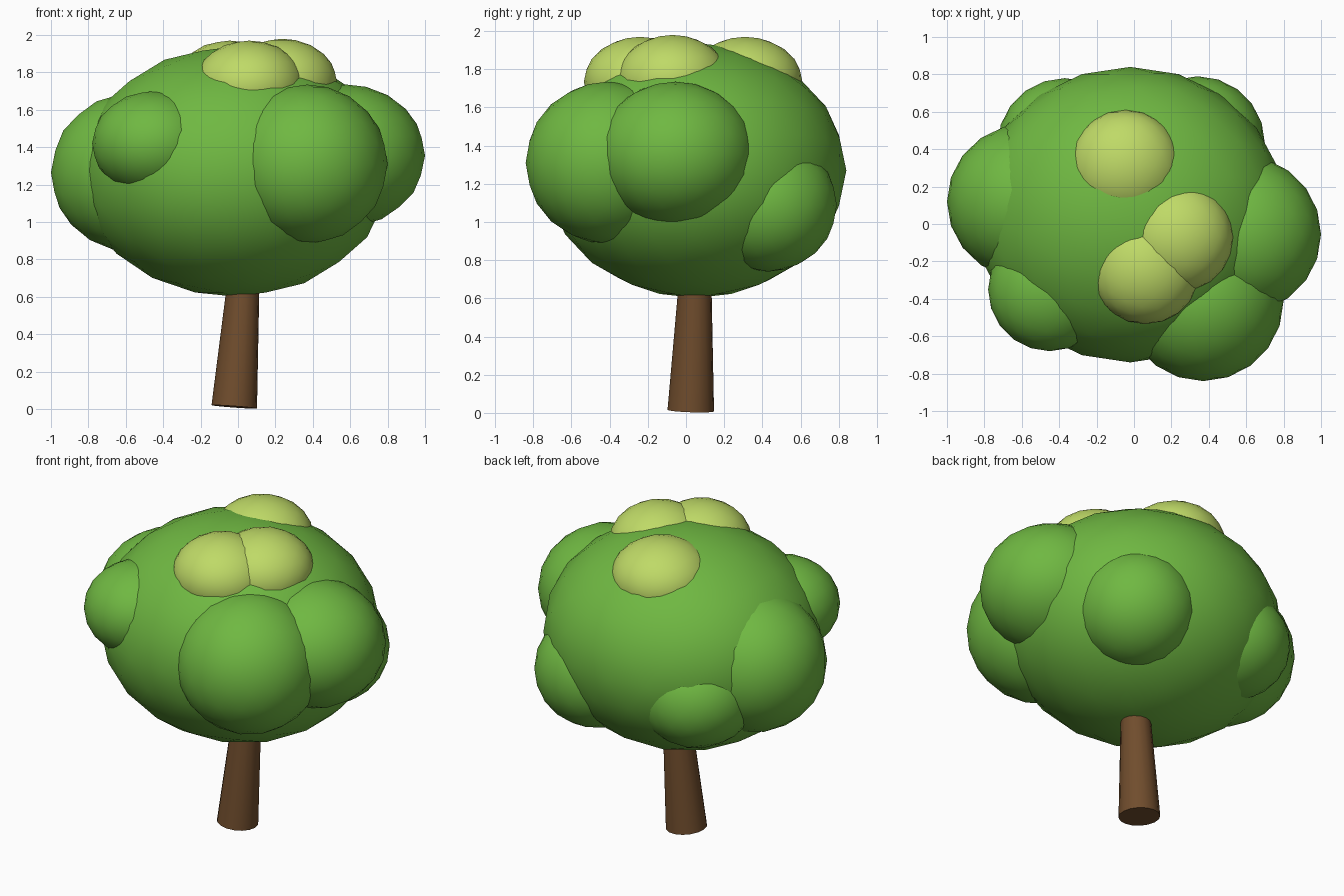
import bpy
from mathutils import Vector

if "Cube" in bpy.data.objects:
    bpy.data.objects.remove(bpy.data.objects["Cube"])


def material(name, colour):
    m = bpy.data.materials.new(name)
    m.diffuse_color = (*colour, 1.0)
    m.use_nodes = True
    m.node_tree.nodes["Principled BSDF"].inputs["Base Color"].default_value = m.diffuse_color
    return m


leaf = material("leaf_green", (0.160, 0.480, 0.054))
light_leaf = material("light_leaf_green", (0.52, 0.70, 0.135))
bark = material("bark_brown", (0.162, 0.074, 0.026))


def clump(name, centre, radii, mat):
    """Smooth ellipsoid of foliage."""
    bpy.ops.mesh.primitive_ico_sphere_add(subdivisions=3, radius=1, location=centre)
    ob = bpy.context.object
    ob.name = name
    ob.scale = radii
    bpy.ops.object.transform_apply(location=False, rotation=False, scale=True)
    bpy.ops.object.shade_smooth()
    ob.data.materials.append(mat)
    return ob


# Main crown
clump("crown", (-0.02, 0.05, 1.27), (0.835, 0.79, 0.668), leaf)

# Side clumps around the crown
clump("front_right_clump", (0.37, -0.41, 1.31), (0.43, 0.43, 0.425), leaf)
clump("right_clump", (0.58, -0.055, 1.355), (0.42, 0.42, 0.38), leaf)
clump("left_clump", (-0.56, 0.12, 1.265), (0.44, 0.42, 0.425), leaf)
clump("front_left_clump", (-0.45, -0.35, 1.42), (0.33, 0.33, 0.28), leaf)
clump("back_right_clump", (0.34, 0.43, 1.09), (0.36, 0.36, 0.35), leaf)
clump("back_left_clump", (-0.37, 0.42, 1.12), (0.36, 0.36, 0.32), leaf)

# Sunlit clumps on top
clump("top_front_clump", (0.06, -0.24, 1.735), (0.295, 0.295, 0.235), light_leaf)
clump("top_right_clump", (0.235, -0.07, 1.745), (0.295, 0.295, 0.235), light_leaf)
clump("top_back_clump", (-0.045, 0.31, 1.735), (0.30, 0.30, 0.235), light_leaf)

# Leaning, tapered trunk running up into the crown
base, tip = Vector((-0.02, 0.025, 0.012)), Vector((0.045, 0.055, 0.90))
axis = tip - base
bpy.ops.mesh.primitive_cone_add(vertices=16, radius1=0.122, radius2=0.074,
                                depth=axis.length, location=(base + tip) / 2,
                                rotation=axis.to_track_quat('Z', 'Y').to_euler())
trunk = bpy.context.object
trunk.name = "trunk"
trunk.data.materials.append(bark)
bpy.ops.object.shade_smooth_by_angle()
